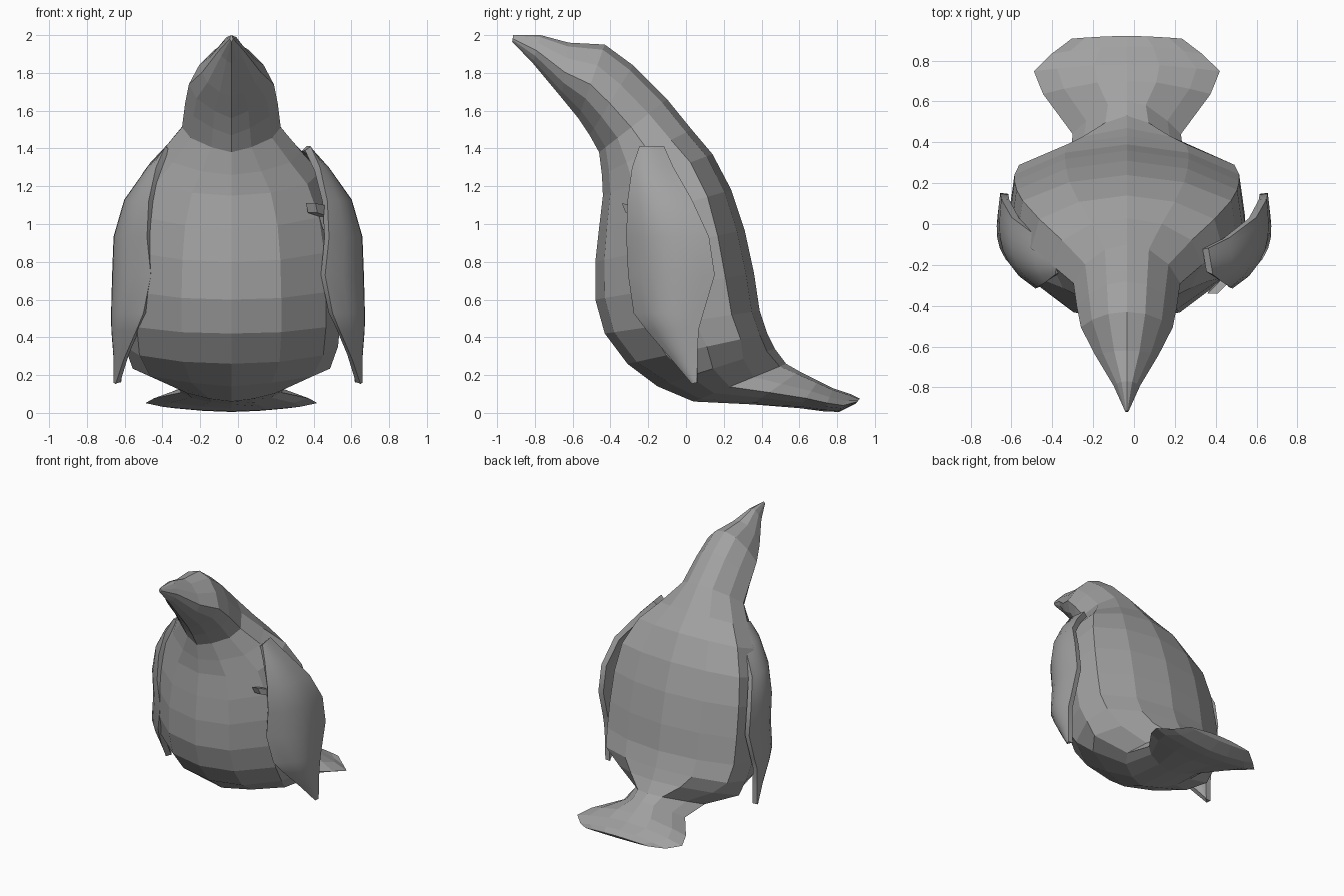
import bpy, bmesh, math

cube = bpy.data.objects.get("Cube")
if cube:
    bpy.data.objects.remove(cube, do_unlink=True)

# One plain grey plumage colour
grey = bpy.data.materials.new("plumage_grey")
grey.use_nodes = True
COLOUR = (0.36, 0.36, 0.36, 1)
grey.diffuse_color = COLOUR
grey.node_tree.nodes["Principled BSDF"].inputs["Base Color"].default_value = COLOUR


def make_object(name, bm):
    bmesh.ops.recalc_face_normals(bm, faces=bm.faces)
    mesh = bpy.data.meshes.new(name)
    bm.to_mesh(mesh)
    bm.free()
    mesh.materials.append(grey)
    obj = bpy.data.objects.new(name, mesh)
    bpy.context.collection.objects.link(obj)
    return obj


def activate(obj):
    bpy.ops.object.select_all(action='DESELECT')
    obj.select_set(True)
    bpy.context.view_layer.objects.active = obj


# Half cross-sections: (share of half width, share of depth from belly to back)
SLIM = [(0, 0), (.4, .1), (.82, .27), (1, .46), (.76, .72), (.4, .93), (0, 1)]
FULL = [(0, 0), (.48, .06), (.91, .28), (1.05, .58), (1, .82), (.55, .95), (0, 1)]
FLAT = [(0, 0), (.4, .06), (.8, .2), (1, .36), (.75, .62), (.35, .93), (0, 1)]
CENTRE_X = -.035

# Belly y, z, back y, z, half width, blend (above 0 to full, below 0 to flat)
RINGS = [
    (-.92, 1.965, -.915, 2.0, .008, 0),
    (-.81, 1.85, -.77, 2.0, .065, 0),
    (-.66, 1.67, -.62, 1.96, .155, 0),
    (-.57, 1.56, -.43, 1.95, .225, 0),
    (-.51, 1.47, -.28, 1.84, .245, 0),
    (-.46, 1.38, -.10, 1.66, .26, .1),
    (-.445, 1.26, .03, 1.5, .36, .5),
    (-.44, 1.15, .14, 1.37, .45, .8),
    (-.46, .98, .24, 1.18, .51, 1),
    (-.48, .8, .31, .97, .54, 1),
    (-.48, .6, .36, .74, .55, 1),
    (-.43, .42, .39, .54, .55, 1),
    (-.31, .26, .43, .42, .54, .9),
    (-.15, .14, .47, .34, .52, .1),
    (.04, .06, .53, .26, .29, -.7),
    (.35, .045, .60, .22, .265, -1),
    (.60, .025, .70, .17, .41, -1),
    (.73, .008, .78, .13, .455, -1),
    (.81, .005, .87, .10, .37, -1),
    (.90, .05, .92, .075, .27, -1),
]

# Head, torso and tail in one faceted loft
bm = bmesh.new()
loops = []
for yf, zf, yb, zb, width, blend in RINGS:
    half = []
    for (sx, st), (fx, ft) in zip(SLIM, FULL if blend > 0 else FLAT):
        x = (sx + (fx - sx) * abs(blend)) * width
        t = st + (ft - st) * abs(blend)
        half.append((x, yf + (yb - yf) * t, zf + (zb - zf) * t))
    ring = half + [(-x, y, z) for x, y, z in half[-2:0:-1]]
    loops.append([bm.verts.new((x + CENTRE_X, y, z)) for x, y, z in ring])
for a, b in zip(loops, loops[1:]):
    for i in range(len(a)):
        j = (i + 1) % len(a)
        bm.faces.new((a[i], a[j], b[j], b[i]))
bm.faces.new(loops[0])
bm.faces.new(loops[-1])
make_object("body", bm)

# Wing rows: z, front y, front x, back y, back x, bulge
ROWS = [
    (1.40, -.24, .37, -.12, .35, .00),
    (1.29, -.275, .42, -.07, .45, .03),
    (1.12, -.295, .46, .03, .58, .06),
    (.93, -.30, .47, .12, .63, .085),
    (.73, -.29, .45, .15, .635, .10),
    (.53, -.26, .49, .09, .64, .085),
    (.44, -.19, .53, .065, .645, .06),
    (.30, -.07, .59, .06, .64, .02),
    (.16, .045, .635, .06, .64, .00),
]

# Curved wing plate, fuller towards its front edge
COLS = 7
bm = bmesh.new()
grid = []
for z, yf, xf, yb, xb, bulge in ROWS:
    row = []
    for c in range(COLS + 1):
        t = c / COLS
        x = xf + (xb - xf) * t + bulge * math.sin(math.pi * t ** .75)
        row.append(bm.verts.new((x, yf + (yb - yf) * t, z)))
    grid.append(row)
for a, b in zip(grid, grid[1:]):
    for i in range(COLS):
        bm.faces.new((a[i], a[i + 1], b[i + 1], b[i]))
wings = make_object("wings", bm)
solid = wings.modifiers.new("thickness", 'SOLIDIFY')
solid.thickness = .04
solid.offset = 0
wings.modifiers.new("pair", 'MIRROR').use_mirror_merge = False
activate(wings)
for modifier in list(wings.modifiers):
    bpy.ops.object.modifier_apply(modifier=modifier.name)
bpy.ops.object.shade_smooth_by_angle(angle=math.radians(35))

# Small raised feather tab at the front edge of the left wing
OUTLINE = [(.40, -.34, 1.11), (.45, -.29, 1.10), (.48, -.25, 1.08),
           (.49, -.24, .97), (.47, -.265, 1.04), (.41, -.32, 1.06)]
bm = bmesh.new()
inner = [bm.verts.new((x - .04, y, z)) for x, y, z in OUTLINE]
outer = [bm.verts.new((x + .01, y, z)) for x, y, z in OUTLINE]
bm.faces.new(inner)
bm.faces.new(outer)
for i in range(len(OUTLINE)):
    j = (i + 1) % len(OUTLINE)
    bm.faces.new((inner[i], inner[j], outer[j], outer[i]))
make_object("left_feather_tab", bm)
